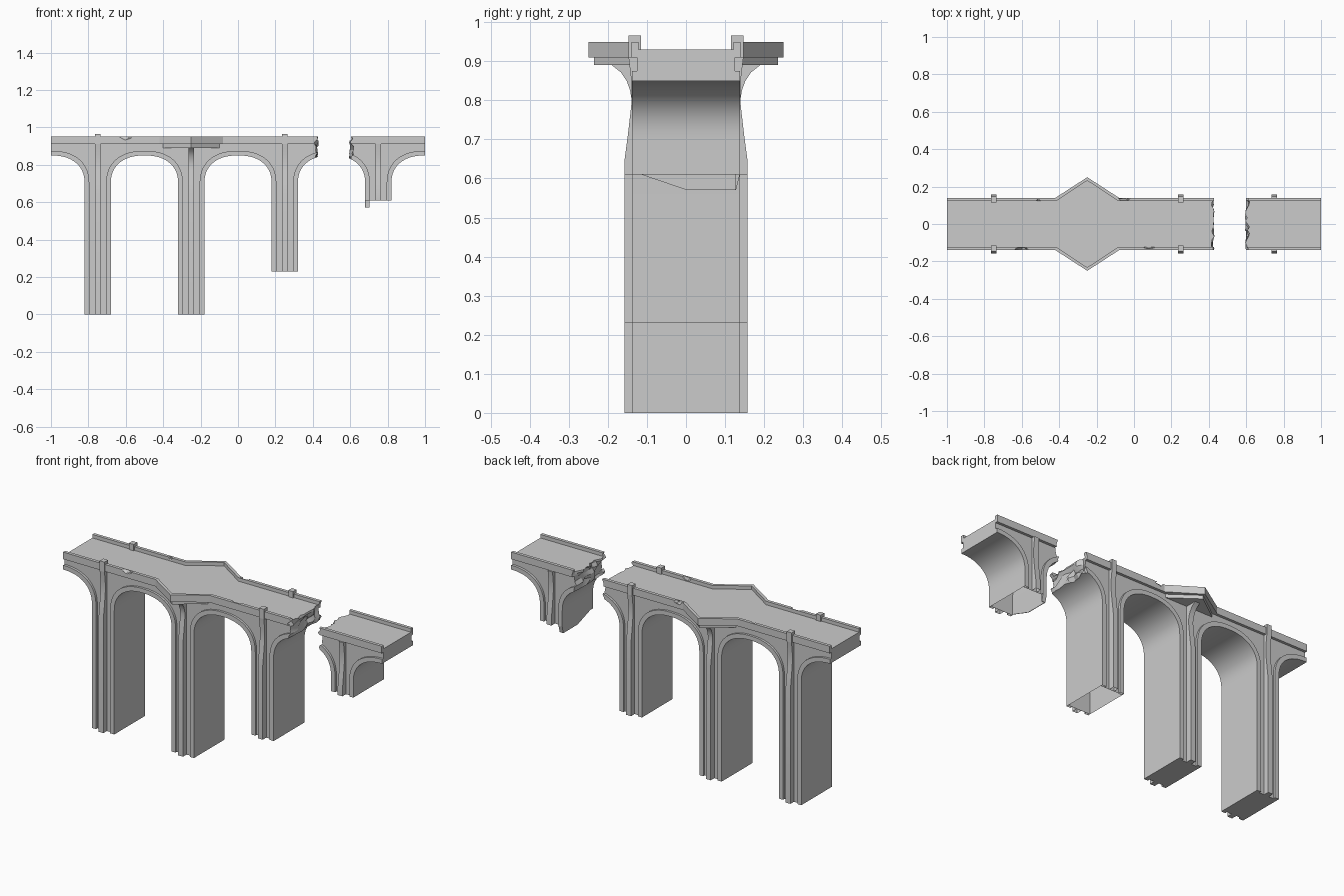
import bpy, bmesh, math, random
from mathutils import Vector

if "Cube" in bpy.data.objects:
    bpy.data.objects.remove(bpy.data.objects["Cube"])

random.seed(4)
SPRING, TOP = 0.70, 0.93
PIERS = [(-0.75, 0.0), (-0.25, 0.0), (0.25, 0.23), (0.75, 0.61)]   # x centre, bottom height
BOTTOM = dict(PIERS)


def add_object(name, bm):
    bmesh.ops.recalc_face_normals(bm, faces=bm.faces)
    me = bpy.data.meshes.new(name)
    bm.to_mesh(me)
    bm.free()
    ob = bpy.data.objects.new(name, me)
    bpy.context.collection.objects.link(ob)
    return ob


def prism(name, pts, lo, hi, axis):
    """Extrude a 2D outline along an axis (x: pts are yz, y: xz, z: xy)."""
    place = {'x': lambda a, b, d: (d, a, b),
             'y': lambda a, b, d: (a, d, b),
             'z': lambda a, b, d: (a, b, d)}[axis]
    bm = bmesh.new()
    near = [bm.verts.new(place(a, b, lo)) for a, b in pts]
    far = [bm.verts.new(place(a, b, hi)) for a, b in pts]
    bm.faces.new(near)
    bm.faces.new(far[::-1])
    n = len(pts)
    for i in range(n):
        j = (i + 1) % n
        bm.faces.new((near[i], far[i], far[j], near[j]))
    return add_object(name, bm)


def arch(c, a, b, start=0.0, end=1.0, steps=32):
    """Squarish arch curve from left spring (0) to right spring (1)."""
    k = 2 / 2.3
    out = []
    count = round(steps * (end - start))
    for i in range(count + 1):
        t = math.pi * (1 - (start + (end - start) * i / count))
        co, si = math.cos(t), math.sin(t)
        out.append((c + a * math.copysign(abs(co) ** k, co) if abs(co) > 1e-6 else c,
                    SPRING + b * max(si, 0) ** k))
    return out


def cut(ob, cutter):
    mod = ob.modifiers.new("cut", 'BOOLEAN')
    mod.operation, mod.solver, mod.object = 'DIFFERENCE', 'EXACT', cutter


# cutters: jagged gap in the deck and small chips in the parapets
bm = bmesh.new()
bmesh.ops.create_cube(bm, size=1)
bmesh.ops.subdivide_edges(bm, edges=bm.edges[:], cuts=11, use_grid_fill=True)
for v in bm.verts:
    end = abs(v.co.x) > 0.49
    v.co = Vector((0.512 + v.co.x * 0.188, v.co.y * 0.40, 0.90 + v.co.z * 0.24))
    if end:
        v.co.x += random.uniform(-0.013, 0.013)
gap_cutter = add_object("gap_cutter", bm)


def chip(x, y, length, depth):
    bm = bmesh.new()
    bmesh.ops.create_icosphere(bm, subdivisions=2, radius=1)
    for v in bm.verts:
        v.co *= random.uniform(0.7, 1.15)
        v.co = Vector((x + v.co.x * length, y + v.co.y * depth, 0.951 + v.co.z * 0.02))
    return add_object("chip_cutter", bm)


chips = {-1: [chip(-0.6, -0.136, 0.037, 0.011), chip(0.08, -0.124, 0.028, 0.009)],
         1: [chip(-0.51, 0.124, 0.012, 0.007), chip(-0.05, 0.134, 0.034, 0.011)]}

parts = []

# main body: deck, arches and piers in one outline
outline = [(-1, TOP)] + arch(-1, 0.18, 0.15, 0.5, 1)
for i, (x, z) in enumerate(PIERS):
    outline += [(x - 0.07, z), (x + 0.07, z)]
    outline += arch(x + 0.25, 0.18, 0.15, 0, 0.5 if i == 3 else 1)
outline.append((1, TOP))
body = prism("bridge_body", outline, -0.125, 0.125, 'y')
cut(body, gap_cutter)
parts.append(body)

for s in (-1, 1):
    side = "front" if s < 0 else "back"

    # raised arch bands running down the pier edges
    for c in (-1, -0.5, 0, 0.5, 1):
        start, end = (0.5 if c == -1 else 0), (0.5 if c == 1 else 1)
        inner = arch(c, 0.18, 0.15, start, end)
        outer = arch(c, 0.205, 0.175, start, end)[::-1]
        right = [(c + d, BOTTOM[c + 0.25]) for d in (0.18, 0.205)] if end == 1 else []
        left = [(c - d, BOTTOM[c - 0.25]) for d in (0.205, 0.18)] if start == 0 else []
        band = prism(f"{side}_arch_band", inner + right + outer + left,
                     *sorted((s * 0.125, s * 0.138)), 'y')
        if c == 0.5:
            cut(band, gap_cutter)
        parts.append(band)

    # parapet that bulges out around the viewing bay
    rail = [(-1, 0.14), (-0.42, 0.14), (-0.25, 0.25), (-0.08, 0.14), (1, 0.14),
            (1, 0.122), (-0.083, 0.122), (-0.25, 0.232), (-0.417, 0.122), (-1, 0.122)]
    parapet = prism(f"{side}_parapet", [(x, s * y) for x, y in rail], 0.91, 0.95, 'z')
    for c in [gap_cutter] + chips[s]:
        cut(parapet, c)
    parts.append(parapet)

    # bay floor and the smaller slab beneath it
    parts.append(prism(f"{side}_bay_floor", [(-0.413, s * 0.125), (-0.25, s * 0.232),
                                             (-0.087, s * 0.125)], 0.91, TOP, 'z'))
    parts.append(prism(f"{side}_bay_slab", [(-0.40, s * 0.125), (-0.25, s * 0.235),
                                            (-0.10, s * 0.125)], 0.89, 0.91, 'z'))

    # centre pilasters, flaring into a corbel under the bay
    for x, z in PIERS:
        prof = [(0.125, z), (0.157, z), (0.157, 0.65), (0.149, 0.71), (0.142, 0.77), (0.139, 0.80)]
        if x == -0.25:
            prof += [(0.143, 0.825), (0.152, 0.85), (0.167, 0.872), (0.19, 0.89), (0.125, 0.89)]
        else:
            prof += [(0.14, 0.85), (0.147, 0.91), (0.125, 0.91)]
        parts.append(prism(f"{side}_pilaster", [(s * y, h) for y, h in prof],
                           x - 0.015, x + 0.015, 'x'))

    # parapet posts
    for x in (-0.75, 0.25):
        post = [(0.115, 0.91), (0.147, 0.91), (0.147, 0.966), (0.115, 0.966)]
        parts.append(prism(f"{side}_post", [(s * y, h) for y, h in post],
                           x - 0.015, x + 0.015, 'x'))

# broken wall remnant hanging from the last pier
parts.append(prism("broken_wall", [(-0.12, 0.612), (0, 0.571), (0.128, 0.571), (0.138, 0.612)],
                   0.68, 0.683, 'x'))
parts.append(prism("broken_wall_edge", [(0.125, 0.61), (0.125, 0.571), (0.128, 0.571), (0.138, 0.61)],
                   0.68, 0.703, 'x'))

# apply the cuts, open the broken pier bottoms and smooth the curves
bpy.context.view_layer.update()
deps = bpy.context.evaluated_depsgraph_get()
for ob in parts:
    if ob.modifiers:
        me = bpy.data.meshes.new_from_object(ob.evaluated_get(deps))
        ob.modifiers.clear()
        ob.data = me
    if not ob.name.startswith("broken"):
        bm = bmesh.new()
        bm.from_mesh(ob.data)
        open_faces = [f for f in bm.faces if f.normal.z < -0.9 and
                      min(abs(f.calc_center_median().z - h) for h in (0.23, 0.61)) < 0.002]
        bmesh.ops.delete(bm, geom=open_faces, context='FACES')
        bm.to_mesh(ob.data)
        bm.free()
    ob.data.shade_smooth()
    ob.data.set_sharp_from_angle(angle=math.radians(25))

for c in [gap_cutter] + chips[-1] + chips[1]:
    bpy.data.objects.remove(c)
